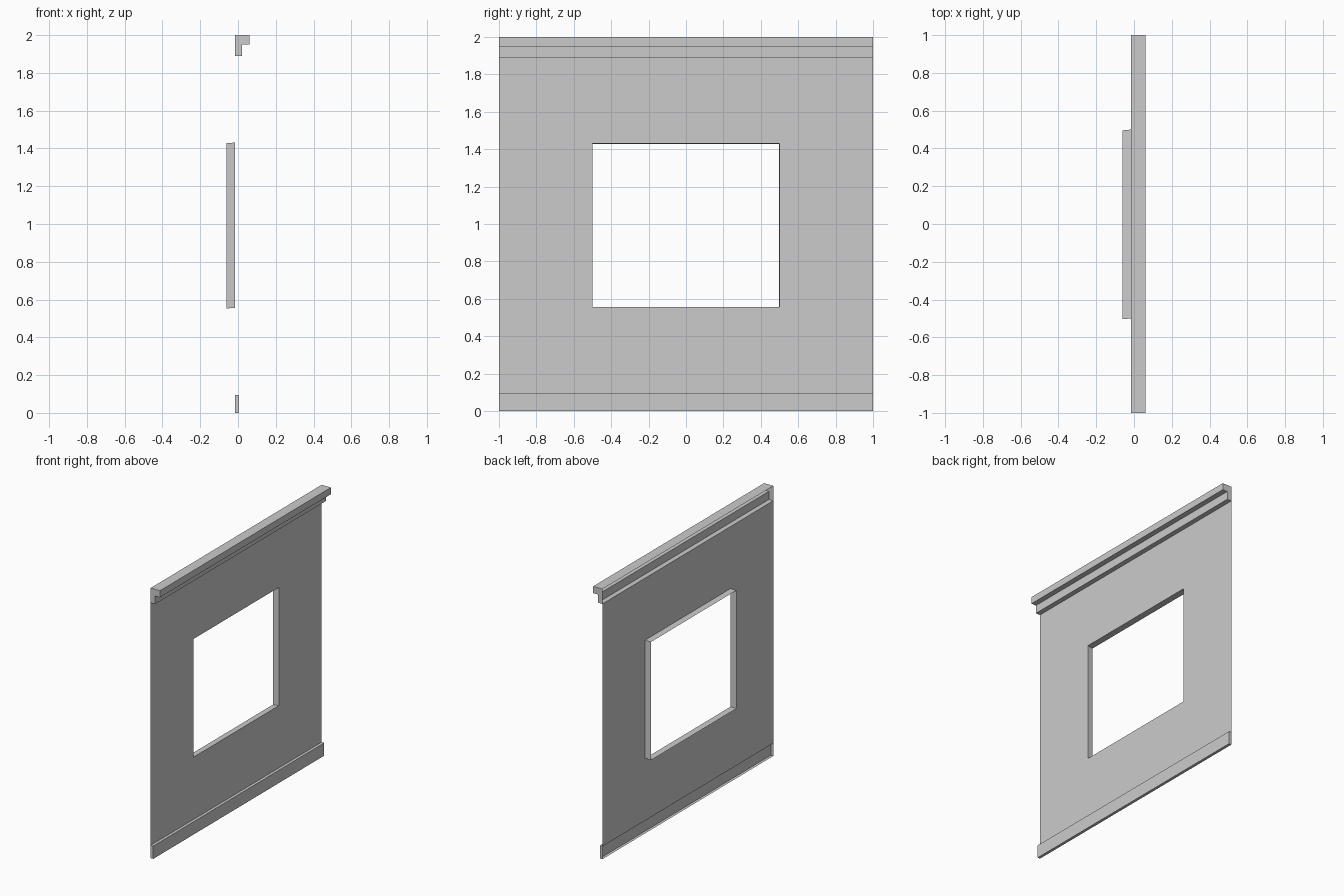
import bpy

if "Cube" in bpy.data.objects:
    bpy.data.objects.remove(bpy.data.objects["Cube"])

WALL_X = -0.015   # plane of the wall sheet
BACK_X = -0.0605  # rear edge of the window reveal


def make_object(name, verts, faces):
    mesh = bpy.data.meshes.new(name)
    mesh.from_pydata(verts, [], faces)
    mesh.update()
    obj = bpy.data.objects.new(name, mesh)
    bpy.context.collection.objects.link(obj)
    return obj


def moulding(name, profile):
    """Run an (x, z) profile along y with capped ends and an open back."""
    n = len(profile)
    verts = [(x, y, z) for y in (-1, 1) for x, z in profile]
    faces = [tuple(range(n)), tuple(reversed(range(n, 2 * n)))]
    faces += [(i, i + n, i + 1 + n, i + 1) for i in range(n - 1)]
    return make_object(name, verts, faces)


def rectangle(x, y0, y1, z0, z1):
    return [(x, y0, z0), (x, y1, z0), (x, y1, z1), (x, y0, z1)]


# Stepped crown moulding
moulding("crown_moulding", [(WALL_X, 1.89), (0.021, 1.89), (0.021, 1.95),
                            (0.0605, 1.95), (0.0605, 2.0), (WALL_X, 2.0)])

# Skirting board
moulding("baseboard", [(WALL_X, 0.0), (0.006, 0.0), (0.006, 0.095), (WALL_X, 0.095)])

# Wall sheet: a ring of faces around the window opening
outer = rectangle(WALL_X, -1, 1, 0.095, 1.89)
opening = rectangle(WALL_X, -0.5, 0.5, 0.556, 1.431)
ring = [(i, (i + 1) % 4, (i + 1) % 4 + 4, i + 4) for i in range(4)]
make_object("wall_panel", outer + opening, ring)

# Window reveal: thin sleeve behind the opening, slightly skewed
rear = rectangle(BACK_X, -0.504, 0.496, 0.553, 1.428)
make_object("window_reveal", opening + rear, ring)
